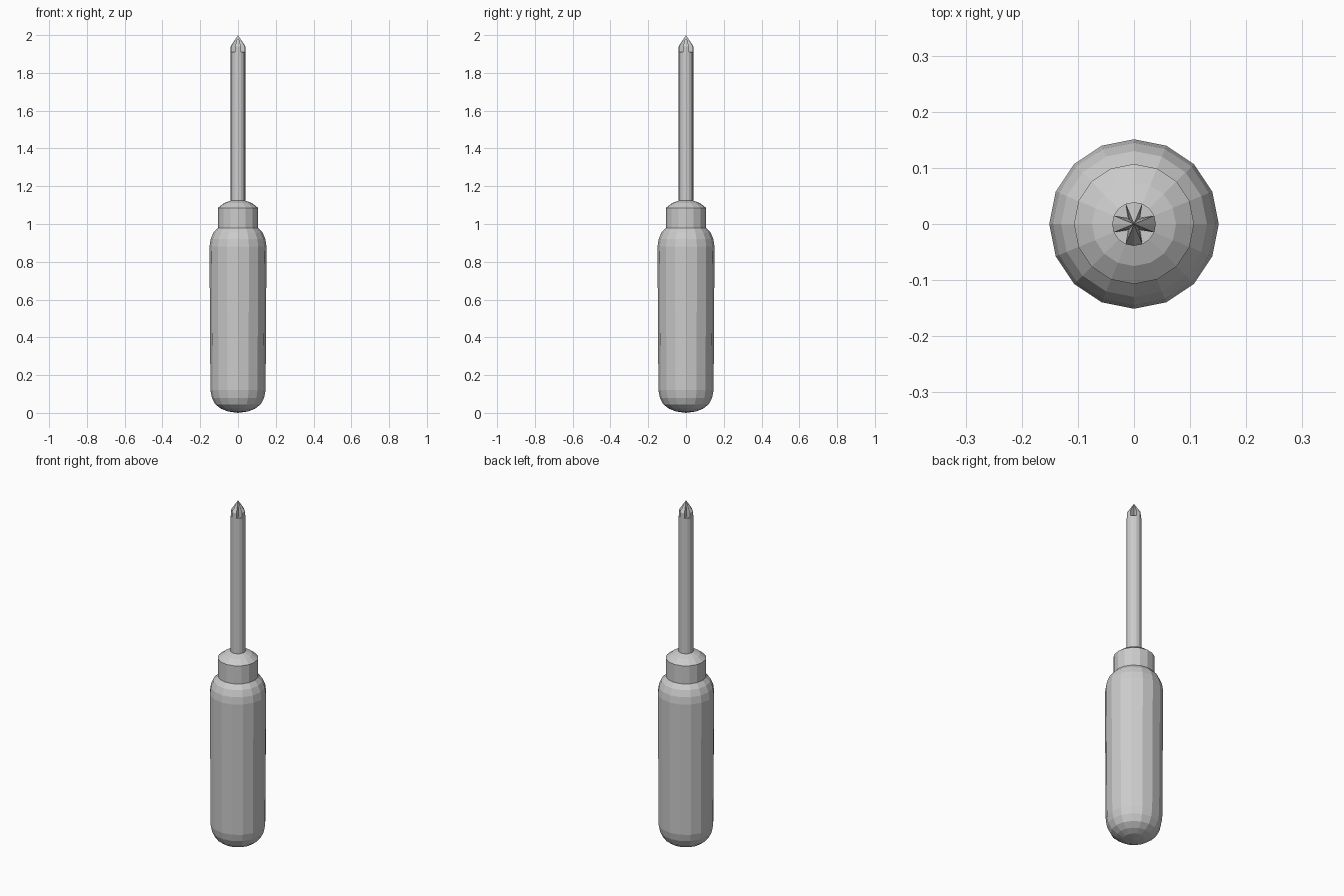
import bpy, bmesh
from math import cos, sin, pi

if "Cube" in bpy.data.objects:
    bpy.data.objects.remove(bpy.data.objects["Cube"])

SIDES = 16


def lathe(name, rings):
    """Stack 16-sided rings (z, radius, optional radius on the diagonals)."""
    bm = bmesh.new()
    previous = None
    for z, r, *diag in rings:
        if r == 0:
            ring = [bm.verts.new((0, 0, z))] * SIDES
        else:
            ring = []
            for i in range(SIDES):
                rad = diag[0] if diag and i % 4 == 2 else r
                a = 2 * pi * i / SIDES
                ring.append(bm.verts.new((rad * cos(a), rad * sin(a), z)))
        if previous:
            for i in range(SIDES):
                j = (i + 1) % SIDES
                quad = [previous[i], previous[j], ring[j], ring[i]]
                corners = list(dict.fromkeys(quad))
                bm.faces.new(corners)
        previous = ring
    bmesh.ops.remove_doubles(bm, verts=bm.verts, dist=1e-6)
    bmesh.ops.recalc_face_normals(bm, faces=bm.faces)
    mesh = bpy.data.meshes.new(name)
    bm.to_mesh(mesh)
    bm.free()
    obj = bpy.data.objects.new(name, mesh)
    bpy.context.collection.objects.link(obj)
    return obj


# Rounded grip, slightly wider toward the top
lathe("handle", [(0, 0), (0.008, 0.055), (0.022, 0.09), (0.045, 0.12),
                 (0.08, 0.138), (0.12, 0.146), (0.88, 0.151),
                 (0.92, 0.145), (0.955, 0.13), (0.98, 0.107), (0.98, 0)])

# Collar with a domed top
lathe("collar", [(0.98, 0), (0.98, 0.107), (1.085, 0.107),
                 (1.11, 0.075), (1.125, 0.036), (1.125, 0)])

# Shaft ending in a cross tip with four diagonal notches
lathe("shaft", [(1.10, 0), (1.10, 0.039), (1.91, 0.039),
                (1.91, 0.039, 0.015), (1.94, 0.039, 0.012), (2.0, 0)])
